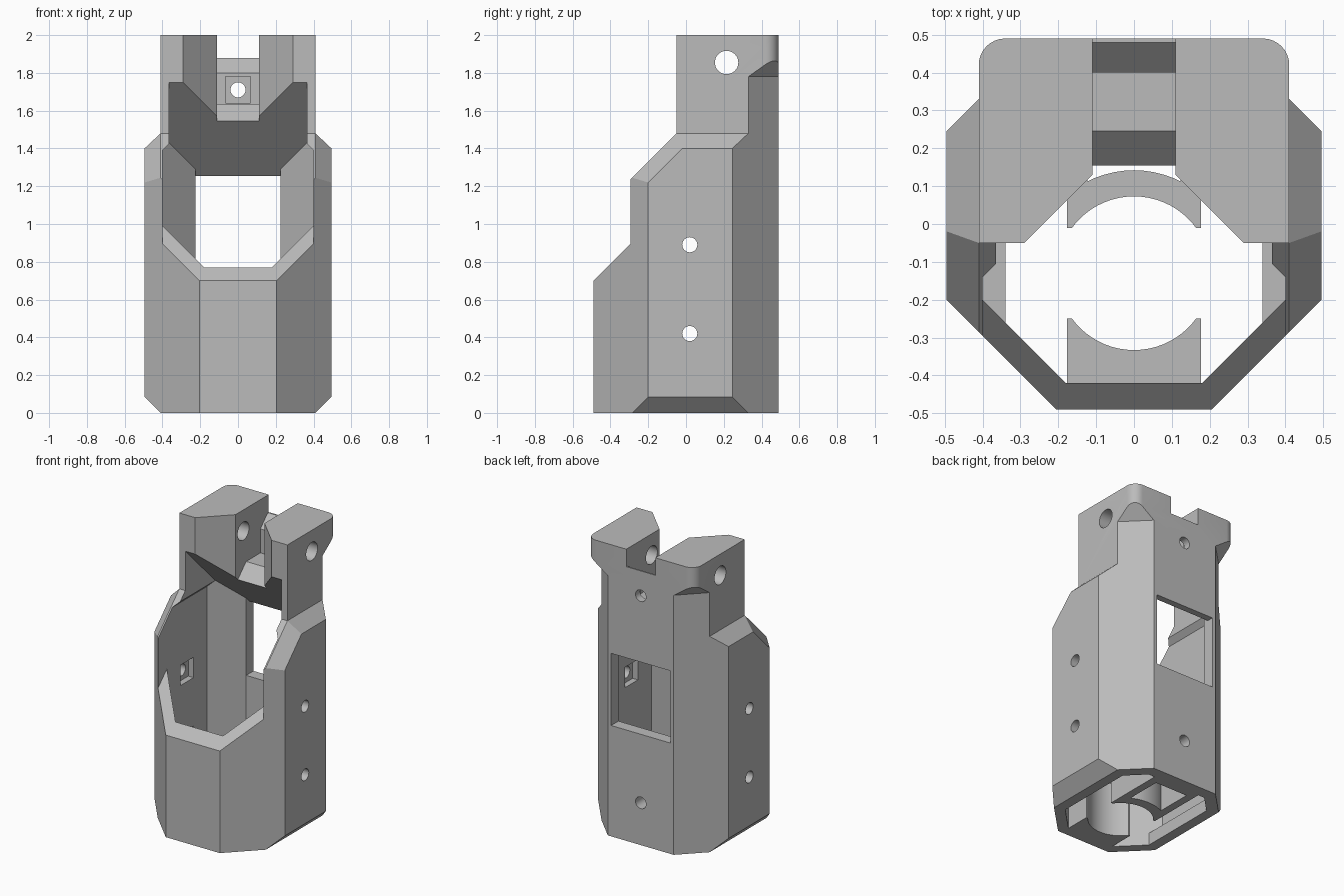
import bpy, bmesh
from math import sin, cos, pi, radians
from mathutils import Vector

if "Cube" in bpy.data.objects:
    bpy.data.objects.remove(bpy.data.objects["Cube"])

grey = bpy.data.materials.new("light_grey")
grey.use_nodes = True
grey.diffuse_color = (0.5, 0.5, 0.5, 1)
grey.node_tree.nodes["Principled BSDF"].inputs["Base Color"].default_value = (0.5, 0.5, 0.5, 1)


def finish(bm, name):
    bmesh.ops.recalc_face_normals(bm, faces=bm.faces)
    mesh = bpy.data.meshes.new(name)
    bm.to_mesh(mesh)
    bm.free()
    mesh.materials.append(grey)
    obj = bpy.data.objects.new(name, mesh)
    bpy.context.collection.objects.link(obj)
    return obj


def prism(name, pts, axis, lo, hi):
    """Extrude a 2D outline along the axis; the outline uses the other two axes in order."""
    def place(p, t):
        c = list(p)
        c.insert("xyz".index(axis), t)
        return c
    bm = bmesh.new()
    ends = [[bm.verts.new(place(p, t)) for p in pts] for t in (lo, hi)]
    for ring in ends:
        bm.faces.new(ring)
    for i in range(len(pts)):
        j = (i + 1) % len(pts)
        bm.faces.new((ends[0][i], ends[0][j], ends[1][j], ends[1][i]))
    return finish(bm, name)


def box(name, x, y, z):
    return prism(name, [(x[0], y[0]), (x[1], y[0]), (x[1], y[1]), (x[0], y[1])], "z", *z)


def rod(name, u, v, r, axis, lo, hi, n=32):
    pts = [(u + r * cos(2 * pi * i / n), v + r * sin(2 * pi * i / n)) for i in range(n)]
    return prism(name, pts, axis, lo, hi)


def convex(name, planes):
    """Solid bounded by planes a*x + b*y + c*z < d."""
    bm = bmesh.new()
    bmesh.ops.create_cube(bm, size=6)
    for a, b, c, d in planes:
        n = Vector((a, b, c))
        bmesh.ops.bisect_plane(bm, geom=bm.verts[:] + bm.edges[:] + bm.faces[:],
                               plane_co=n * d / n.length_squared, plane_no=n, clear_outer=True)
        rim = [e for e in bm.edges if e.is_boundary]
        if rim:
            bmesh.ops.holes_fill(bm, edges=rim)
    return finish(bm, name)


def combine(obj, tool, mode="DIFFERENCE"):
    mod = obj.modifiers.new("cut", "BOOLEAN")
    mod.operation, mod.solver, mod.object = mode, "EXACT", tool
    bpy.context.view_layer.objects.active = obj
    with bpy.context.temp_override(object=obj, active_object=obj):
        bpy.ops.object.modifier_apply(modifier=mod.name)
    bpy.data.objects.remove(tool)


def both(half):
    """Mirror an outline in its first coordinate."""
    return half + [(-u, v) for u, v in reversed(half)]


def sides(*planes):
    """Mirror planes in x."""
    return [(s * a, b, c, d) for a, b, c, d in planes for s in (1, -1)]


# Body: stepped front outline trimmed to the footprint with round back corners
body = prism("body", both([(0.41, 0), (0.495, 0.085), (0.495, 1.4), (0.41, 1.48), (0.41, 2)]),
             "y", -0.6, 0.6)
corner = [(0.34 + 0.07 * cos(a * pi / 16), 0.42 + 0.07 * sin(a * pi / 16)) for a in range(9)]
combine(body, prism("footprint", both([(0.205, -0.49), (0.6, -0.095), (0.6, 0.42)] + corner),
                    "z", -0.5, 2.5), "INTERSECT")

# Back corners cut away, flaring out near the top; sloped shoulder chamfers
for s in (1, -1):
    combine(body, convex("corner_cut", [(-s, -1, 0, -0.74), (-0.707 * s, -0.707, 1, 1.257)]))
combine(body, prism("front_step", [(-0.05, 3), (-0.05, 1.48), (-1, 0.53), (-1, 3)], "x", -1, 1))
for s in (1, -1):
    combine(body, convex("shoulder_cut", [(-s, 0, 0, -0.41), (-1.3 * s, 1, -1, -1.53 - 1.3 * 0.41)]))

# Cavity: floor opening, main room, sloped front opening, and upper room under the ceiling
back = sides((1, 1, 0, 0.635)) + [(0, 1, 0, 0.41), (0, 1, 1, 1.70)]
front = sides((1, -1, 0, 0.6)) + [(0, -1, 0, 0.42)]
room = sides((1, 0, 0, 0.4), (1, 0, 1, 1.79)) + [(0, 0, 1, 1.425)]
combine(body, convex("floor_cut", back + front + sides((1, 0, 0, 0.34)) + [(0, 0, 1, 0.2)]))
combine(body, convex("room_cut", back + front + room + [(0, 0, -1, -0.085)]))
combine(body, convex("opening_cut", room + [(0, 1, -1, -1.19), (0, 1, 0, 0.1)]))
combine(body, convex("upper_cut", back + sides((1, 0, 0, 0.365)) + [(0, 0, -1, -1.38), (0, -1, 0, 1)]))

# Vee and stepped slot between the two top lugs
combine(body, prism("vee_cut", both([(0.5, -0.26), (0.11, 0.13)]), "z", 1.5, 3))
slot = [(-0.2, 1.49), (0.1, 1.49), (0.245, 1.635), (0.4, 1.635), (0.4, 1.8),
        (0.48, 1.88), (0.6, 1.88), (0.6, 3), (-0.2, 3)]
combine(body, prism("slot_cut", slot, "x", -0.11, 0.11))

# Back window
window = [(0.3, 0.76), (0.6, 0.76), (0.6, 1.255), (0.445, 1.255), (0.4, 1.3), (0.3, 1.3)]
combine(body, prism("window_cut", window, "x", -0.225, 0.225))

# Pivot hole, side screw holes with square nut pockets, back screw holes
combine(body, rod("pivot_hole", 0.215, 1.855, 0.062, "x", -1, 1))
for z in (0.42, 0.89):
    combine(body, rod("side_hole", 0.02, z, 0.04, "x", -1, 1, 24))
    combine(body, box("nut_pocket", (-0.44, 0.44), (-0.05, 0.09), (z - 0.07, z + 0.07)))
for z in (0.29, 1.71):
    combine(body, rod("back_hole", 0, z, 0.04, "y", 0.35, 0.7, 24))
combine(body, box("top_nut_pocket", (-0.065, 0.065), (0.36, 0.44), (1.64, 1.78)))

# Round cell holder inside the base: front pad, back ring and frame
top, mid = 0.37, -0.13
pad = box("holder_front_pad", (-0.177, 0.177), (-0.45, -0.25), (0, top))
ring = rod("holder_back_ring", 0, mid, 0.272, "z", 0, top, 64)
combine(ring, box("ring_trim", (-0.177, 0.177), (-0.01, 0.5), (-1, 1)), "INTERSECT")
for part in (pad, ring):
    combine(part, rod("bore", 0, mid, 0.203, "z", -1, 1, 64))
bar = box("holder_back_bar", (-0.177, 0.177), (0.36, 0.44), (0, top))
combine(bar, rod("bar_hole", 0, 0.29, 0.04, "y", 0.2, 0.7, 24))
rails = [box("holder_rail_" + n, (s * 0.15 - 0.027, s * 0.15 + 0.027), (0.07, 0.37), (0, top))
         for n, s in (("left", 1), ("right", -1))]

# Smooth only the rounded surfaces
bpy.ops.object.select_all(action="DESELECT")
for part in [body, pad, ring, bar] + rails:
    part.select_set(True)
bpy.context.view_layer.objects.active = body
bpy.ops.object.shade_smooth_by_angle(angle=radians(25))
